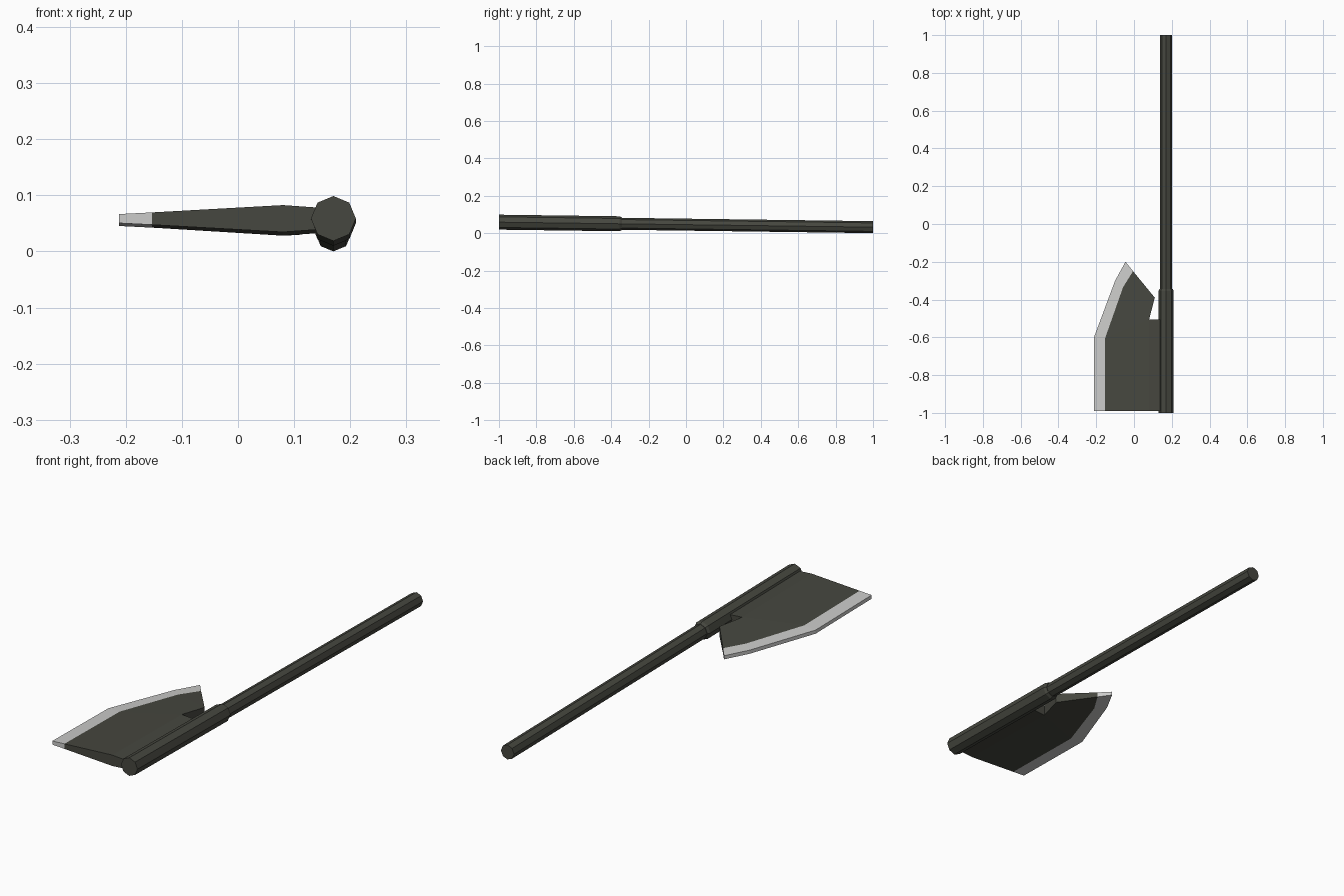
import bpy, bmesh, math

if "Cube" in bpy.data.objects:
    bpy.data.objects.remove(bpy.data.objects["Cube"])


def material(name, rgb):
    m = bpy.data.materials.new(name)
    m.diffuse_color = (*rgb, 1)
    m.use_nodes = True
    m.node_tree.nodes["Principled BSDF"].inputs["Base Color"].default_value = m.diffuse_color
    return m


DARK = material("dark iron", (0.061, 0.063, 0.050))
STEEL = material("sharpened steel", (0.60, 0.60, 0.59))
AXIS_X = 0.17


def axis_z(y):
    # the axe lies with its head slightly higher than the handle end
    return 0.0455 - 0.0133 * y


def finish(bm, name, mats):
    bmesh.ops.recalc_face_normals(bm, faces=bm.faces)
    mesh = bpy.data.meshes.new(name)
    bm.to_mesh(mesh)
    bm.free()
    for m in mats:
        mesh.materials.append(m)
    ob = bpy.data.objects.new(name, mesh)
    bpy.context.collection.objects.link(ob)
    return ob


def rod(name, rings, sides=8):
    # lofted octagon along y from (y, radius) rings
    bm = bmesh.new()
    loops = []
    for y, r in rings:
        loops.append([bm.verts.new((AXIS_X + r * math.cos(2 * math.pi * i / sides), y,
                                    axis_z(y) + r * math.sin(2 * math.pi * i / sides)))
                      for i in range(sides)])
    for a, b in zip(loops, loops[1:]):
        for i in range(sides):
            j = (i + 1) % sides
            bm.faces.new((a[i], a[j], b[j], b[i]))
    bm.faces.new(loops[0])
    bm.faces.new(loops[-1])
    return finish(bm, name, [DARK])


# handle and the thicker socket around its head end
rod("handle", [(-0.5, 0.032), (1.0, 0.032)])
rod("socket", [(-1.0, 0.040), (-0.355, 0.040), (-0.343, 0.034)])

# blade plan: name -> (x, y, half thickness)
P = {
    "o0": (-0.212, -0.99, 0.008), "o1": (-0.212, -0.60, 0.008),
    "o2": (-0.10, -0.30, 0.008), "o3": (-0.045, -0.20, 0.008),
    "i0": (-0.153, -0.99, 0.011), "i1": (-0.153, -0.605, 0.011),
    "i2": (-0.058, -0.335, 0.012), "i3": (-0.005, -0.25, 0.011),
    "r0": (0.08, -0.99, 0.024), "r1": (0.08, -0.505, 0.024),
    "p": (0.11, -0.39, 0.021),
    "s0": (0.15, -0.99, 0.019), "s1": (0.15, -0.505, 0.019),
}
FACES = ["o0 o1 i1 i0", "o1 o2 i2 i1", "o2 o3 i3 i2",
         "i0 i1 r1 r0", "i1 i2 p r1", "i2 i3 p", "r0 r1 s1 s0"]

bm = bmesh.new()
top, bot = [{k: bm.verts.new((x, y, axis_z(y) + s * h)) for k, (x, y, h) in P.items()}
            for s in (1, -1)]
count = {}
for f in FACES:
    keys = f.split()
    for side in (top, bot):
        face = bm.faces.new([side[k] for k in keys])
        face.material_index = int(keys[0][0] == "o")
    for e in zip(keys, keys[1:] + keys[:1]):
        count.setdefault(frozenset(e), []).append(e)
# rim walls on the open outline; those touching the cutting edge are steel
for uses in count.values():
    if len(uses) == 1:
        a, b = uses[0]
        face = bm.faces.new((top[a], top[b], bot[b], bot[a]))
        face.material_index = int("o" in (a[0], b[0]))
finish(bm, "blade", [DARK, STEEL])
